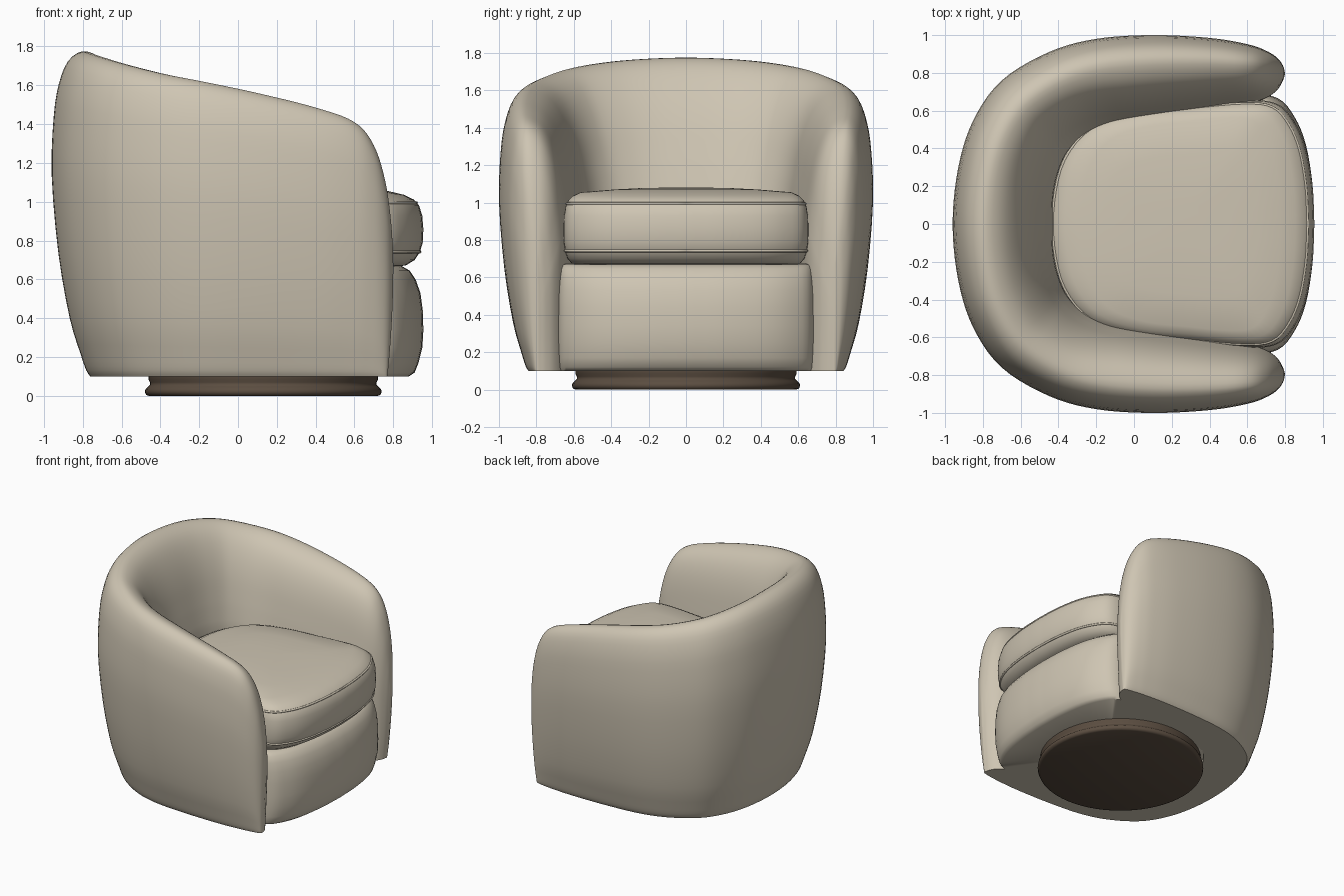
import bpy, bmesh, math
from mathutils import Vector

if "Cube" in bpy.data.objects:
    bpy.data.objects.remove(bpy.data.objects["Cube"])


def material(name, color):
    m = bpy.data.materials.new(name)
    m.diffuse_color = (*color, 1)
    m.use_nodes = True
    m.node_tree.nodes["Principled BSDF"].inputs["Base Color"].default_value = m.diffuse_color
    return m


fabric = material("beige fabric", (0.62, 0.56, 0.45))
wood = material("dark brown wood", (0.105, 0.075, 0.052))


def smooth_path(pts, n):
    """Catmull-Rom samples through tuples of any size."""
    p = [Vector(q) for q in pts]
    p = [2 * p[0] - p[1]] + p + [2 * p[-1] - p[-2]]
    out = []
    for i in range(1, len(p) - 2):
        a, b, c, d = p[i - 1:i + 3]
        for k in range(n):
            t = k / n
            out.append(0.5 * (2 * b + (c - a) * t + (2 * a - 5 * b + 4 * c - d) * t * t
                              + (3 * b - a - 3 * c + d) * t ** 3))
    return out + [p[-2]]


def loft(name, rings, mat, angle=50):
    """Closed rings joined into a solid with end caps."""
    bm = bmesh.new()
    rows = [[bm.verts.new(v) for v in r] for r in rings]
    n = len(rows[0])
    for a, b in zip(rows, rows[1:]):
        for i in range(n):
            j = (i + 1) % n
            bm.faces.new((a[i], a[j], b[j], b[i]))
    bm.faces.new(rows[0][::-1])
    bm.faces.new(rows[-1])
    bmesh.ops.remove_doubles(bm, verts=bm.verts, dist=0.0003)
    bmesh.ops.recalc_face_normals(bm, faces=bm.faces)
    me = bpy.data.meshes.new(name)
    bm.to_mesh(me)
    bm.free()
    ob = bpy.data.objects.new(name, me)
    bpy.context.collection.objects.link(ob)
    me.materials.append(mat)
    bpy.ops.object.select_all(action='DESELECT')
    ob.select_set(True)
    bpy.context.view_layer.objects.active = ob
    bpy.ops.object.shade_smooth_by_angle(angle=math.radians(angle))
    return ob


# Wraparound back and arms: outer x, y / inner x, y / crest height, from back centre to arm tip
half = [(-.96, 0, -.43, 0, 1.775), (-.93, .3, -.425, .15, 1.766), (-.85, .55, -.40, .27, 1.745),
        (-.7, .76, -.35, .38, 1.71), (-.45, .91, -.26, .47, 1.66), (-.2, .98, -.12, .53, 1.618),
        (.1, 1.0, .1, .565, 1.56), (.4, .985, .4, .605, 1.485), (.6, .952, .6, .635, 1.41),
        (.7, .918, .7, .665, 1.29), (.76, .88, .76, .705, 1.10), (.79, .84, .79, .75, .88),
        (.80, .80, .80, .79, .68)]
mirrored = [(a, -b, c, -d, h) for a, b, c, d, h in half[:0:-1]]
# Wall section: fraction from outer to inner side, fraction of height
section = smooth_path([(.375, 0), (.335, .02), (.28, .07), (.175, .18), (.065, .38), (0, .62),
                       (.02, .8), (.07, .9), (.16, .97), (.3, 1), (.45, .985), (.58, .945),
                       (.70, .88), (.8, .8), (.88, .71), (.95, .62), (1, .52), (1, .25), (1, 0)], 3)
rings = []
for a, b, c, d, h in smooth_path(mirrored + half, 5):
    ring = []
    arm = min(1, max(0, (a + .7) / .6))              # arms are fuller inside than the back
    for s, f in section:
        if s > .3 and f > .5:
            s += .07 * arm * math.sin(math.pi * (s - .3) / .7)
        x, y = a + (c - a) * s, b + (d - b) * s
        if x > .5:                                   # arm fronts lean in at the foot
            x -= .03 * (1 - f) ** 2 * (x - .5) / .3
        ring.append((x, y, .1 + f * (h - .1)))
    rings.append(ring)
loft("wraparound_back_and_arms", rings, fabric)

# Shared plan outline of seat cushion and seat base
side = [(.955, 0), (.945, .2), (.91, .4), (.85, .54), (.76, .635), (.6, .655), (.3, .63),
        (0, .6), (-.25, .52), (-.4, .35), (-.46, .12)]
outline = smooth_path(side + [(x, -y) for x, y in side[:0:-1]] + [side[0]], 4)[:-1]
CX = .25


def plan_ring(inset, z, wide=1.0, side_inset=.5):
    """Plan outline drawn in at the front, less so at the sides."""
    k = 1 - inset / .705
    m = 1 - inset * (side_inset if inset < .25 else .9) / .655
    return [(CX + (x - CX) * k, y * m * wide, z) for x, y in outline]


# Seat cushion with a crowned top
cushion = [(.6, .665), (.16, .665), (.09, .672), (.045, .70), (.018, .74), (.003, .79), (0, .86),
           (.006, .93), (.022, .98), (.05, 1.012), (.10, 1.036), (.18, 1.055), (.30, 1.07),
           (.45, 1.077), (.6, 1.08)]
loft("seat_cushion", [plan_ring(*p) for p in cushion], fabric)

# Upholstered seat base, straight at the sides and rounded at the front
base = [(.6, .1), (.075, .1), (.045, .12), (.025, .17), (.005, .25), (0, .34), (.003, .44),
        (.015, .53), (.04, .60), (.07, .645), (.11, .668), (.2, .675), (.6, .675)]
loft("seat_base", [plan_ring(i, z, 1.05, .12) for i, z in base], fabric)

# Slim piping along both cushion seams
for label, inset, z in (("upper", .036, .994), ("lower", .018, .742)):
    loop = [Vector(p) for p in plan_ring(inset, z)]
    n, tube = len(loop), []
    for i in range(n + 1):
        t = (loop[(i + 1) % n] - loop[i - 1 if i < n else n - 1]).normalized()
        out = Vector((t.y, -t.x, 0))
        tube.append([loop[i % n] + .008 * (out * math.cos(q) + Vector((0, 0, math.sin(q))))
                     for q in (k * math.pi / 4 for k in range(8))])
    loft(label + "_piping", tube, fabric)

# Round swivel plinth
plinth = [(.59, 0), (.604, .006), (.61, .02), (.607, .035), (.594, .047), (.584, .056),
          (.584, .07), (.592, .085), (.592, .11)]
loft("swivel_plinth", [[(.13 + r * math.cos(i * math.pi / 32), r * math.sin(i * math.pi / 32), z)
                        for i in range(64)] for r, z in plinth], wood)
